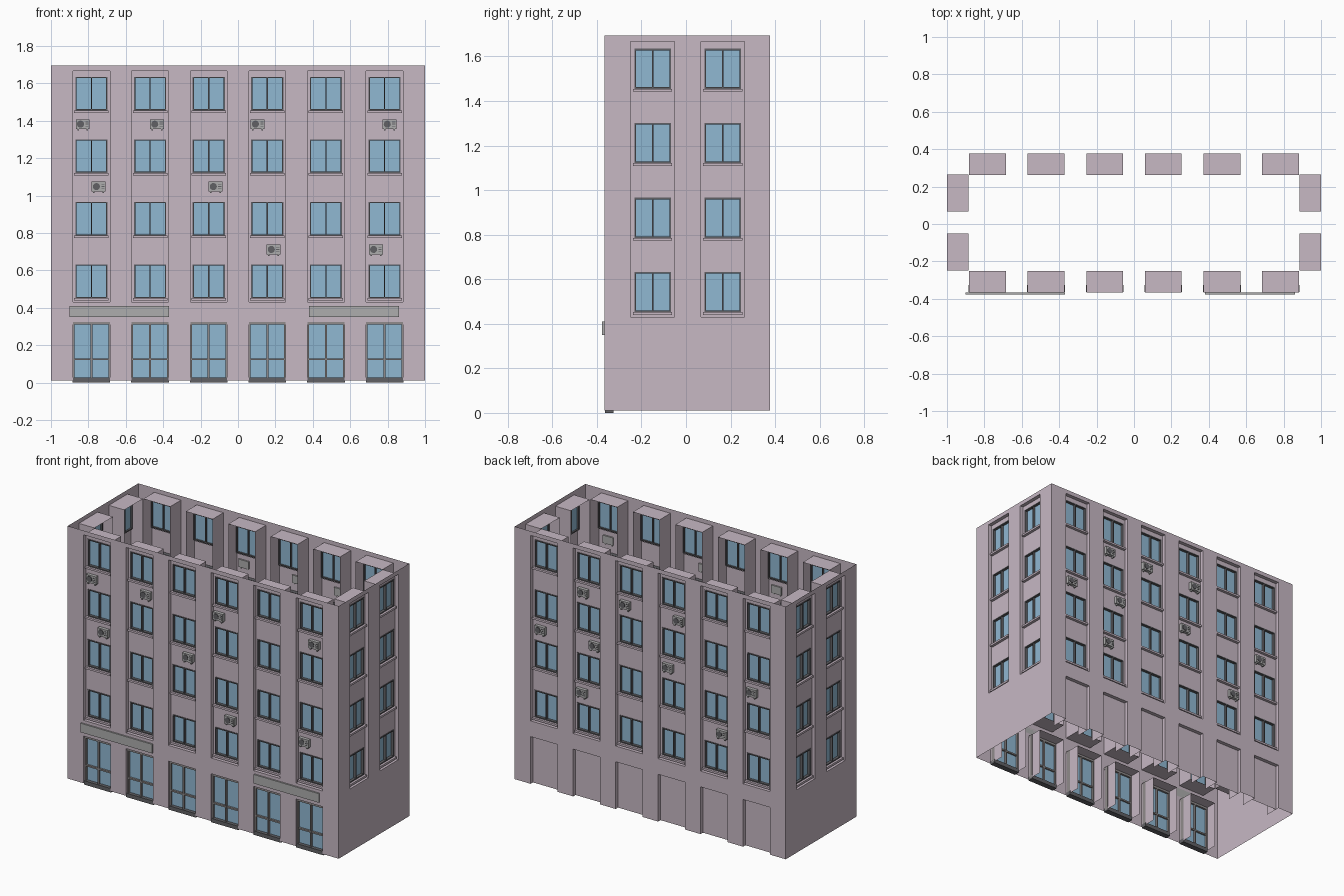
import bpy, bmesh, math
from mathutils import Matrix, Vector

if "Cube" in bpy.data.objects:
    bpy.data.objects.remove(bpy.data.objects["Cube"])


def material(name, rgb):
    m = bpy.data.materials.new(name)
    m.diffuse_color = (*rgb, 1)
    m.use_nodes = True
    m.node_tree.nodes["Principled BSDF"].inputs["Base Color"].default_value = m.diffuse_color
    return m


WALL = material("wall_paint", (0.57, 0.48, 0.55))
GLASS = material("window_glass", (0.28, 0.48, 0.65))
DARK = material("dark_frame", (0.12, 0.12, 0.13))
TRIM = material("door_trim", (0.28, 0.26, 0.26))
METAL = material("metal_grey", (0.42, 0.42, 0.42))

# Facade local frame: x along the wall, y = depth inward, z up
BOTTOM, TOP = 0.01, 1.695
BAY_Z = (0.43, 1.667)
GROUND_Z = (BOTTOM, 0.325)
ROWS = [0.452, 0.786, 1.121, 1.455]
WIN_H = 0.18
TUBE = 0.115          # depth of the inward reveals
PANEL = 0.025         # depth of the spandrel panel
HALF = 0.0985         # half width of a bay


def box(bm, x0, x1, y0, y1, z0, z1):
    c = Vector(((x0 + x1) / 2, (y0 + y1) / 2, (z0 + z1) / 2))
    size = Matrix.Diagonal((x1 - x0, y1 - y0, z1 - z0, 1))
    bmesh.ops.create_cube(bm, size=1, matrix=Matrix.Translation(c) @ size)


def sheet(bm, x0, x1, z0, z1, depth, holes):
    """Flat vertical sheet with rectangular holes (xa, xb, za, zb)."""
    xs = sorted({x0, x1, *[v for h in holes for v in h[:2]]})
    zs = sorted({z0, z1, *[v for h in holes for v in h[2:]]})
    for xa, xb in zip(xs, xs[1:]):
        for za, zb in zip(zs, zs[1:]):
            cx, cz = (xa + xb) / 2, (za + zb) / 2
            if any(h[0] < cx < h[1] and h[2] < cz < h[3] for h in holes):
                continue
            bm.faces.new([bm.verts.new((x, depth, z)) for x, z in
                          ((xa, za), (xb, za), (xb, zb), (xa, zb))])


def reveal(bm, x0, x1, z0, z1, floor=True):
    """Sides of an opening running inward from the wall."""
    pts = [(x0, z0), (x0, z1), (x1, z1), (x1, z0)]
    edges = list(zip(pts, pts[1:] + pts[:1]))
    for a, b in edges if floor else edges[:3]:
        bm.faces.new([bm.verts.new(p) for p in (
            (a[0], 0, a[1]), (a[0], TUBE, a[1]), (b[0], TUBE, b[1]), (b[0], 0, b[1]))])


def frame(bm, x0, x1, z0, z1, t, y0, y1):
    """Rectangular frame with a centre mullion."""
    c = (x0 + x1) / 2
    for a, b in ((x0, x0 + t), (c - t / 2, c + t / 2), (x1 - t, x1)):
        box(bm, a, b, y0, y1, z0, z1)
    for a, b in ((z0, z0 + t), (z1 - t, z1)):
        box(bm, x0, x1, y0, y1, a, b)


def finish(bm, name, place, mat):
    bmesh.ops.remove_doubles(bm, verts=bm.verts, dist=1e-5)
    mesh = bpy.data.meshes.new(name)
    bm.to_mesh(mesh)
    bm.free()
    mesh.materials.append(mat)
    ob = bpy.data.objects.new(name, mesh)
    ob.matrix_world = place
    bpy.context.collection.objects.link(ob)


def air_conditioners(side, place, units):
    body, fan = bmesh.new(), bmesh.new()
    for x, z in units:
        box(body, x - 0.037, x + 0.037, 0.003, 0.035, z - 0.024, z + 0.028)
        for s in (-0.025, 0.025):
            box(body, x + s - 0.004, x + s + 0.004, 0.003, 0.03, z - 0.033, z - 0.024)
        # fan grille and side louvres
        bmesh.ops.create_cone(
            fan, cap_ends=True, segments=16, radius1=0.019, radius2=0.019, depth=0.004,
            matrix=Matrix.Translation((x - 0.012, 0.002, z + 0.002)) @ Matrix.Rotation(math.pi / 2, 4, 'X'))
        for k in range(3):
            box(fan, x + 0.014, x + 0.031, 0.001, 0.004, z - 0.012 + k * 0.012, z - 0.008 + k * 0.012)
    finish(body, side + "_air_conditioners", place, METAL)
    finish(fan, side + "_air_conditioner_fans", place, DARK)


def facade(side, place, x0, x1, bays, win_half, ground=None):
    wall, frames, glass, sills = (bmesh.new() for _ in range(4))
    holes = []
    for c in bays:
        a, b = c - HALF, c + HALF
        # tall recessed bay with its spandrel panel
        holes.append((a, b, *BAY_Z))
        reveal(wall, a, b, *BAY_Z)
        l, r = c - win_half, c + win_half
        sheet(wall, a, b, *BAY_Z, PANEL, [(l, r, z, z + WIN_H) for z in ROWS])
        for z in ROWS:
            frame(frames, l, r, z, z + WIN_H, 0.007, PANEL - 0.004, PANEL + 0.025)
            sheet(glass, l, r, z, z + WIN_H, PANEL + 0.014, [])
            box(sills, l - 0.006, r + 0.006, 0.006, PANEL + 0.01, z - 0.013, z)
        # ground floor opening
        if ground:
            holes.append((a, b, *GROUND_Z))
            reveal(wall, a, b, *GROUND_Z, floor=False)
        if ground == "blind":
            sheet(wall, a, b, *GROUND_Z, PANEL, [])
    sheet(wall, x0, x1, BOTTOM, TOP, 0, holes)
    finish(wall, side + "_wall", place, WALL)
    finish(frames, side + "_window_frames", place, DARK)
    finish(glass, side + "_window_panes", place, GLASS)
    finish(sills, side + "_window_sills", place, WALL)


def shop_doors(place, bays):
    trim, glass, sill = bmesh.new(), bmesh.new(), bmesh.new()
    for c in bays:
        a, b = c - HALF - 0.002, c + HALF + 0.002
        frame(trim, a, b, 0.01, 0.325, 0.01, 0.012, 0.04)
        box(trim, a, b, 0.014, 0.038, 0.12, 0.13)
        box(trim, a, b, 0.008, 0.04, 0.31, 0.326)
        box(sill, a, b, 0.004, 0.042, 0, 0.026)
        sheet(glass, a, b, 0.02, 0.32, 0.027, [])
    finish(trim, "shop_door_frames", place, TRIM)
    finish(sill, "shop_door_sills", place, DARK)
    finish(glass, "shop_door_panes", place, GLASS)


def placed(x, y, degrees):
    return Matrix.Translation((x, y, 0)) @ Matrix.Rotation(math.radians(degrees), 4, 'Z')


# The four facades
FRONT_Y, BACK_Y = -0.367, 0.377
front, back = placed(0, FRONT_Y, 0), placed(0, BACK_Y, 180)
bays = [(i - 2.5) * 0.3135 for i in range(6)]
facade("front", front, -1, 1, bays, 0.086, "door")
facade("back", back, -1, 1, bays, 0.086, "blind")
facade("right", placed(1, 0, 90), FRONT_Y, BACK_Y, [-0.15, 0.165], 0.082)
facade("left", placed(-1, 0, -90), -BACK_Y, -FRONT_Y, [-0.165, 0.15], 0.082)
shop_doors(front, bays)

# Air conditioners hung on the spandrels
air_conditioners("front", front, [
    (-0.83, 1.38), (-0.433, 1.38), (0.105, 1.38), (0.81, 1.38),
    (-0.745, 1.046), (-0.12, 1.046), (0.19, 0.71), (0.737, 0.71)])
air_conditioners("back", back, [
    (-0.505, 1.38), (-0.195, 1.38), (0.2, 1.38), (-0.82, 1.046), (-0.42, 1.046),
    (0.12, 1.046), (0.74, 1.046), (-0.515, 0.71), (0.52, 0.71)])

# Blank sign boards above the shops
for name, x0, x1 in (("left_sign_board", -0.9, -0.37), ("right_sign_board", 0.38, 0.86)):
    bm = bmesh.new()
    box(bm, x0, x1, -0.01, 0, 0.35, 0.41)
    finish(bm, name, front, METAL)
